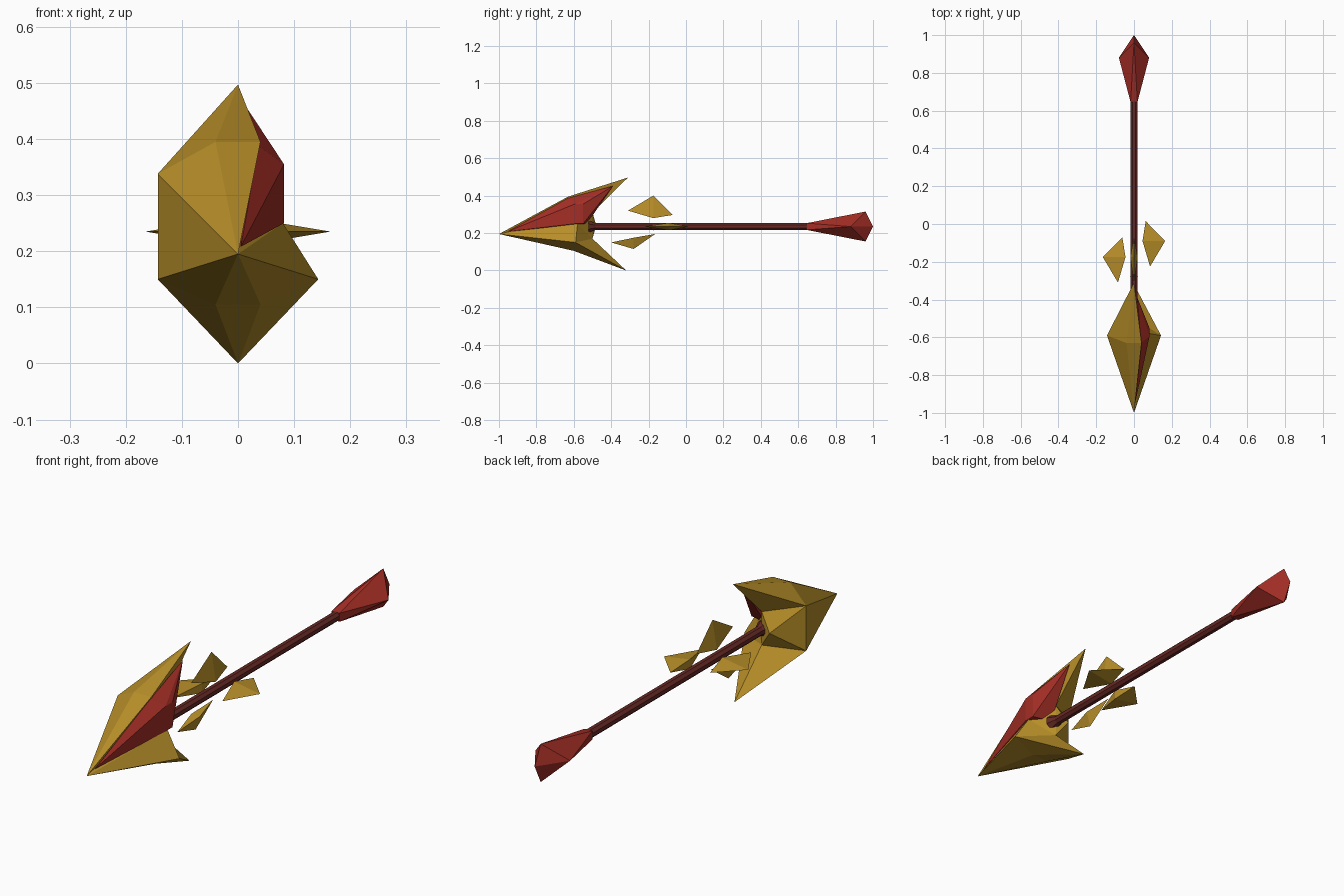
import bpy, bmesh, math
from mathutils import Vector, Matrix

if "Cube" in bpy.data.objects:
    bpy.data.objects.remove(bpy.data.objects["Cube"])


def material(name, rgb):
    m = bpy.data.materials.new(name)
    m.diffuse_color = (*rgb, 1)
    m.use_nodes = True
    m.node_tree.nodes["Principled BSDF"].inputs["Base Color"].default_value = m.diffuse_color
    return m


GOLD = material("gold", (0.47, 0.27, 0.022))
RED = material("crystal red", (0.37, 0.027, 0.019))
MAROON = material("dark maroon", (0.135, 0.022, 0.018))
AXIS_Z = 0.235


def add_object(name, bm, mat):
    bmesh.ops.recalc_face_normals(bm, faces=bm.faces)
    me = bpy.data.meshes.new(name)
    bm.to_mesh(me)
    bm.free()
    me.materials.append(mat)
    ob = bpy.data.objects.new(name, me)
    bpy.context.collection.objects.link(ob)
    return ob


def hull(name, points, mat):
    """Faceted convex solid around a few points."""
    bm = bmesh.new()
    for p in points:
        bm.verts.new(p)
    res = bmesh.ops.convex_hull(bm, input=bm.verts)
    junk = [g for g in res["geom_interior"] if isinstance(g, bmesh.types.BMVert)]
    bmesh.ops.delete(bm, geom=junk, context="VERTS")
    return add_object(name, bm, mat)


# Shaft with a slightly flared socket end inside the head
def rod(name, r1, r2, y1, y2):
    bm = bmesh.new()
    bmesh.ops.create_cone(bm, cap_ends=True, segments=8, radius1=r1, radius2=r2,
                          depth=y2 - y1)
    mat = (Matrix.Translation((0, (y1 + y2) / 2, AXIS_Z))
           @ Matrix.Rotation(-math.pi / 2, 4, "X") @ Matrix.Rotation(math.pi / 8, 4, "Z"))
    bmesh.ops.transform(bm, matrix=mat, verts=bm.verts)
    add_object(name, bm, MAROON)


rod("shaft", 0.02, 0.02, -0.505, 0.67)
rod("shaft_socket", 0.035, 0.02, -0.52, -0.485)

# Tail crystal: side points sit further forward than top and bottom points
tail = [(0, 1.0, AXIS_Z)]
for s in (-1, 1):
    tail += [(s * 0.08, 0.88, AXIS_Z), (0, 0.96, AXIS_Z + s * 0.08)]
    tail += [(s * 0.018, 0.645, AXIS_Z + t * 0.018) for t in (-1, 1)]
hull("tail_crystal", tail, RED)

# Gold arrow head: barbed shell with the upper right corner broken away
P = {
    "tip": (0, -1.0, 0.195),
    "top": (0, -0.31, 0.497), "bot": (0, -0.32, 0.0),
    "tl": (-0.04, -0.63, 0.395), "tr": (0.04, -0.63, 0.395),
    "bl": (-0.04, -0.60, 0.105), "br": (0.04, -0.60, 0.105),
    "ul": (-0.143, -0.59, 0.338), "ll": (-0.143, -0.59, 0.15),
    "lr": (0.143, -0.59, 0.15), "cut": (0.08, -0.58, 0.25),
    "cu": (0, -0.50, 0.31), "cd": (0, -0.50, 0.17), "cl": (-0.05, -0.48, 0.24),
}
FACES = """tip tr tl|tl tr top|tip tl ul|tl top ul|tip ul ll|tip ll bl|bl ll bot
tip bl br|bl bot br|tip br lr|br bot lr|tip lr cut
ul top cu|ul cu cl|ul cl ll|ll cl cd|ll cd bot|cl cu cd
lr bot cd|lr cd cut|cut cd cu|tip cut cu|tip cu tr|tr cu top"""
bm = bmesh.new()
verts = {k: bm.verts.new(p) for k, p in P.items()}
for f in FACES.replace("\n", "|").split("|"):
    bm.faces.new([verts[k] for k in f.split()])
add_object("arrow_head", bm, GOLD)

# Red crystal core showing through the broken corner
hull("head_crystal", [
    (0.005, -0.955, 0.208), (0.037, -0.63, 0.387), (0.018, -0.39, 0.452),
    (0.082, -0.595, 0.355), (0.082, -0.595, 0.25),
    (0.082, -0.55, 0.355), (0.082, -0.55, 0.25),
    (0.0, -0.53, 0.33), (0.0, -0.53, 0.25)], RED)


# Floating shards: kite with a sharp outer rim and a thick inner edge
def shard(name, angle, y, outer=0.165, front=0.085, back=0.062, inner=0.045, dy=(-0.135, 0.105)):
    d = Vector((math.cos(angle), 0, math.sin(angle)))
    side = Vector((-d.z, 0, d.x)) * 0.02
    c = Vector((0, y, AXIS_Z))
    ahead, behind = Vector((0, dy[0], 0)), Vector((0, dy[1], 0))
    hull(name, [c + d * outer, c + d * front + ahead, c + d * back + behind,
                c + d * inner + side, c + d * inner - side], GOLD)


shard("shard_right", 0, -0.09)
shard("shard_top", math.pi / 2, -0.175)
shard("shard_left", math.pi, -0.175)
shard("shard_bottom", -math.pi / 2, -0.28, outer=0.12, back=0.04, inner=0.06, dy=(-0.12, 0.115))
